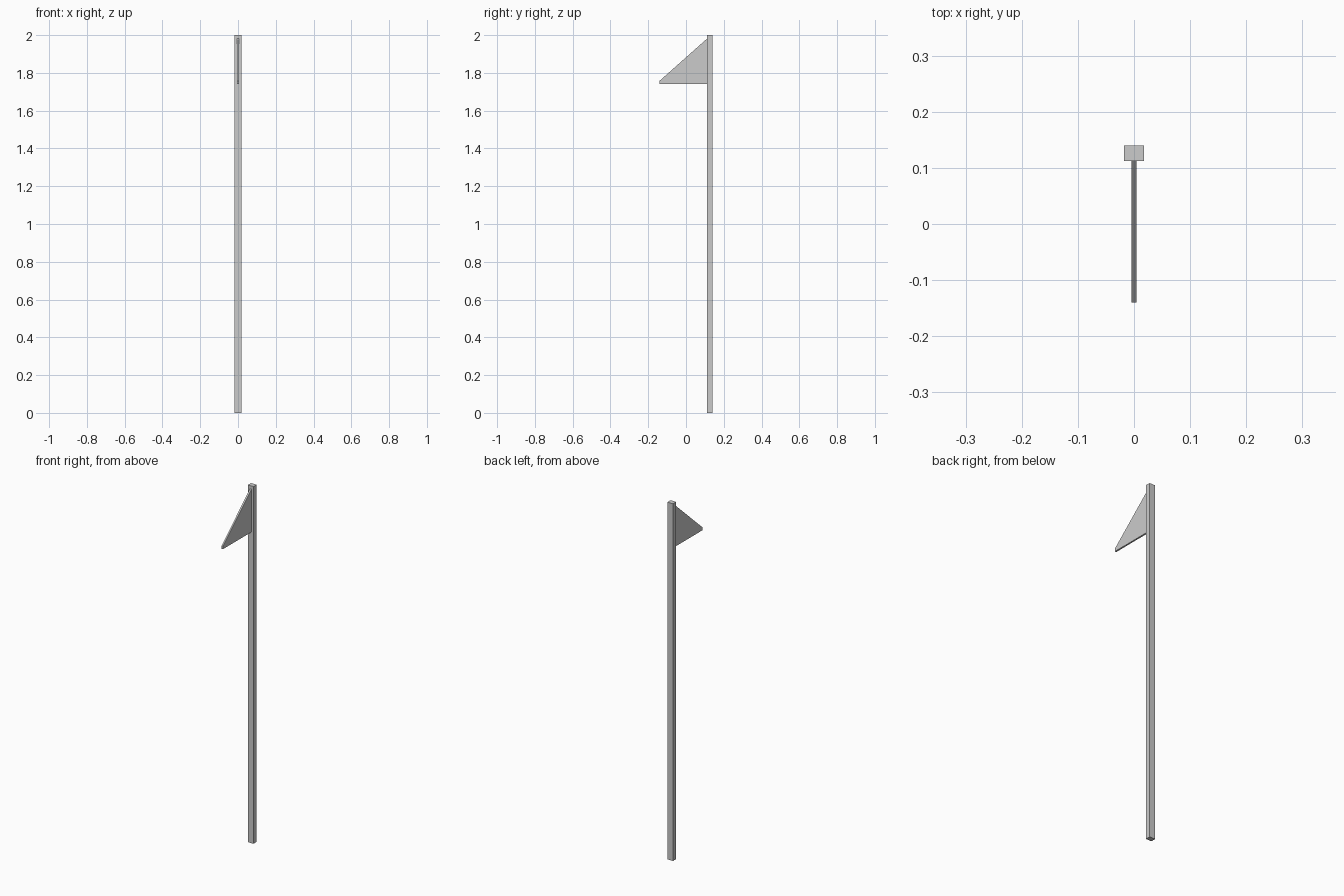
import bpy

if "Cube" in bpy.data.objects:
    bpy.data.objects.remove(bpy.data.objects["Cube"])


def prism(name, profile, half_width):
    """Extrude a (y, z) outline evenly to both sides of x = 0."""
    n = len(profile)
    verts = [(x, y, z) for x in (-half_width, half_width) for y, z in profile]
    faces = [tuple(reversed(range(n))), tuple(range(n, 2 * n))]
    faces += [(i, (i + 1) % n, n + (i + 1) % n, n + i) for i in range(n)]
    mesh = bpy.data.meshes.new(name)
    mesh.from_pydata(verts, [], faces)
    obj = bpy.data.objects.new(name, mesh)
    bpy.context.collection.objects.link(obj)
    return obj


# Tall rectangular post at the back
prism("post", [(0.112, 0), (0.14, 0), (0.14, 2), (0.112, 2)], 0.0175)

# Thin triangular pennant with a blunt tip, meeting the post's front face
prism("pennant", [(-0.14, 1.742), (0.112, 1.742), (0.112, 1.982), (-0.14, 1.758)], 0.0045)
